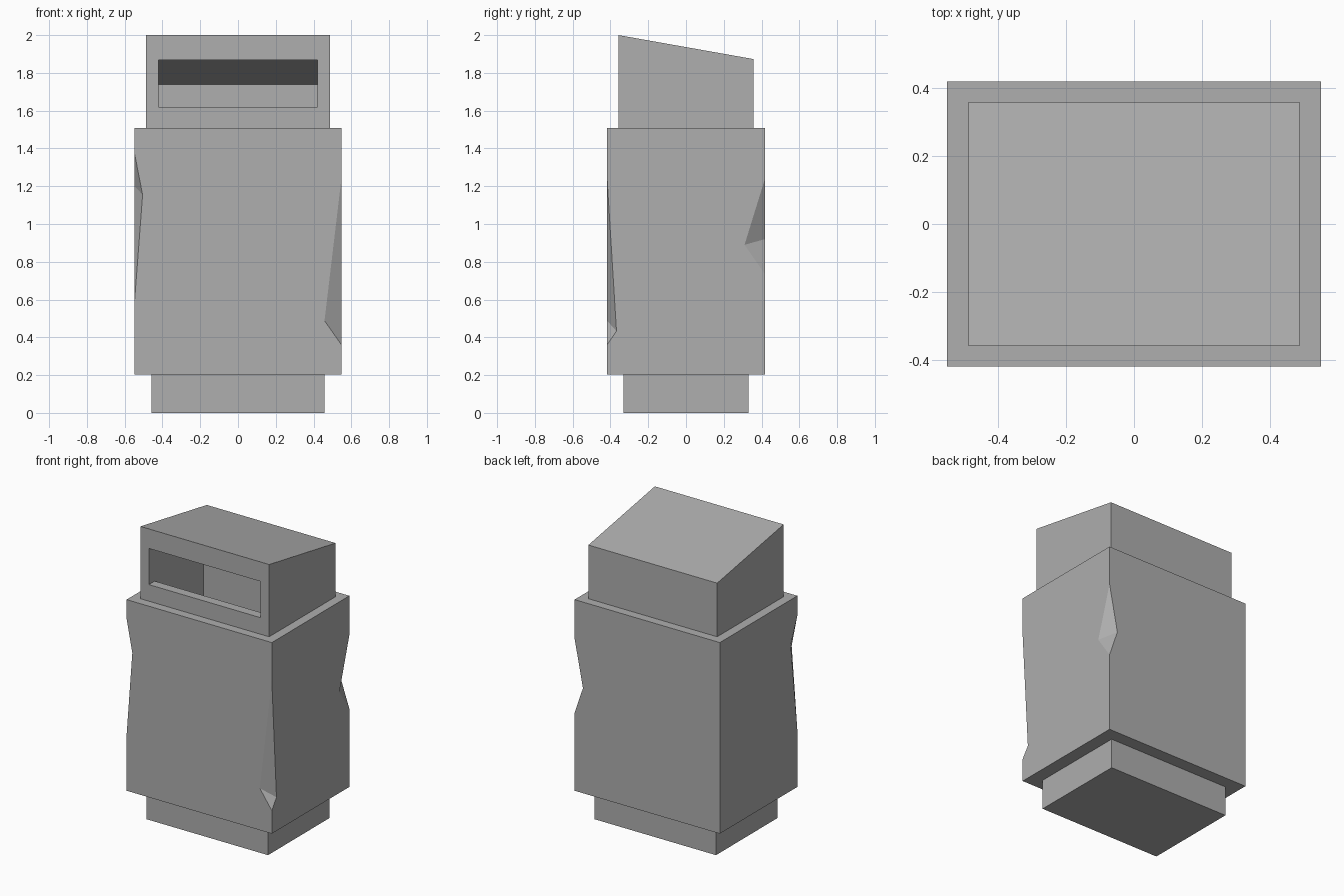
import bpy
import bmesh

cube = bpy.data.objects.get("Cube")
if cube:
    bpy.data.objects.remove(cube, do_unlink=True)

# One mid grey for the whole bin
grey = bpy.data.materials.new("mid grey")
grey.use_nodes = True
colour = (0.425, 0.425, 0.425, 1)
grey.diffuse_color = colour
grey.node_tree.nodes["Principled BSDF"].inputs["Base Color"].default_value = colour


def finish(name, bm):
    bmesh.ops.recalc_face_normals(bm, faces=bm.faces)
    mesh = bpy.data.meshes.new(name)
    bm.to_mesh(mesh)
    bm.free()
    mesh.materials.append(grey)
    obj = bpy.data.objects.new(name, mesh)
    bpy.context.scene.collection.objects.link(obj)
    return obj


def prism(name, profile, half_width):
    """Extrude a side profile of (y, z) points across the width."""
    bm = bmesh.new()
    left, right = ([bm.verts.new((x, y, z)) for y, z in profile]
                   for x in (-half_width, half_width))
    bm.faces.new(left)
    bm.faces.new(right)
    for i in range(len(profile)):
        j = (i + 1) % len(profile)
        bm.faces.new((left[i], left[j], right[j], right[i]))
    return finish(name, bm)


def rectangle(half_depth, low, high):
    return [(-half_depth, low), (half_depth, low),
            (half_depth, high), (-half_depth, high)]


def dented_box(name, hx, hy, low, high, dents):
    """Box whose upright corners may carry a wedge-shaped dent."""
    bm = bmesh.new()
    signs = [(-1, -1), (1, -1), (1, 1), (-1, 1)]
    chains = []
    for sx, sy in signs:
        x, y = sx * hx, sy * hy
        bottom, top = bm.verts.new((x, y, low)), bm.verts.new((x, y, high))
        chain = {"x": [bottom, top], "y": [bottom, top]}
        if (sx, sy) in dents:
            z0, z1, (px, pz), (qy, qz) = dents[sx, sy]
            lower, upper = bm.verts.new((x, y, z0)), bm.verts.new((x, y, z1))
            p, q = bm.verts.new((px, y, pz)), bm.verts.new((x, qy, qz))
            bm.faces.new((lower, p, q))
            bm.faces.new((upper, q, p))
            chain["x"] = [bottom, lower, p, upper, top]   # front or back wall
            chain["y"] = [bottom, lower, q, upper, top]   # side wall
        chains.append(chain)
    for i in range(4):
        axis = "xy"[i % 2]
        bm.faces.new(chains[i][axis] + chains[(i + 1) % 4][axis][::-1])
    for end in (0, -1):
        bm.faces.new([c["x"][end] for c in chains])
    return finish(name, bm)


# Recessed plinth
prism("plinth", rectangle(0.332, 0, 0.203), 0.459)

# Main body: corner -> dent bottom, dent top, front/back point, side point
body = dented_box("bin_body", 0.548, 0.418, 0.203, 1.507, {
    (1, -1): (0.36, 1.245, (0.458, 0.488), (-0.368, 0.433)),
    (-1, -1): (0.585, 1.375, (-0.505, 1.155), (-0.345, 1.2)),
    (1, 1): (0.735, 1.24, (0.485, 0.92), (0.31, 0.89)),
})

# Hood with a sloping roof
hood = prism("hood", [(-0.358, 1.507), (0.358, 1.507),
                      (0.358, 1.873), (-0.358, 2.0)], 0.486)

# Slot opening and the hollow behind it, cut from hood and body
hollow = prism("hollow_cutter", [
    (-0.5, 1.62), (-0.295, 1.62), (-0.295, 1.3), (0.23, 1.3),
    (0.23, 1.738), (-0.295, 1.867), (-0.5, 1.867)], 0.422)
hollow.hide_render = True
for obj in (body, hood):
    cut = obj.modifiers.new("hollow", "BOOLEAN")
    cut.operation = "DIFFERENCE"
    cut.solver = "EXACT"
    cut.object = hollow
    bpy.context.view_layer.objects.active = obj
    bpy.ops.object.modifier_apply(modifier=cut.name)
bpy.data.objects.remove(hollow, do_unlink=True)
